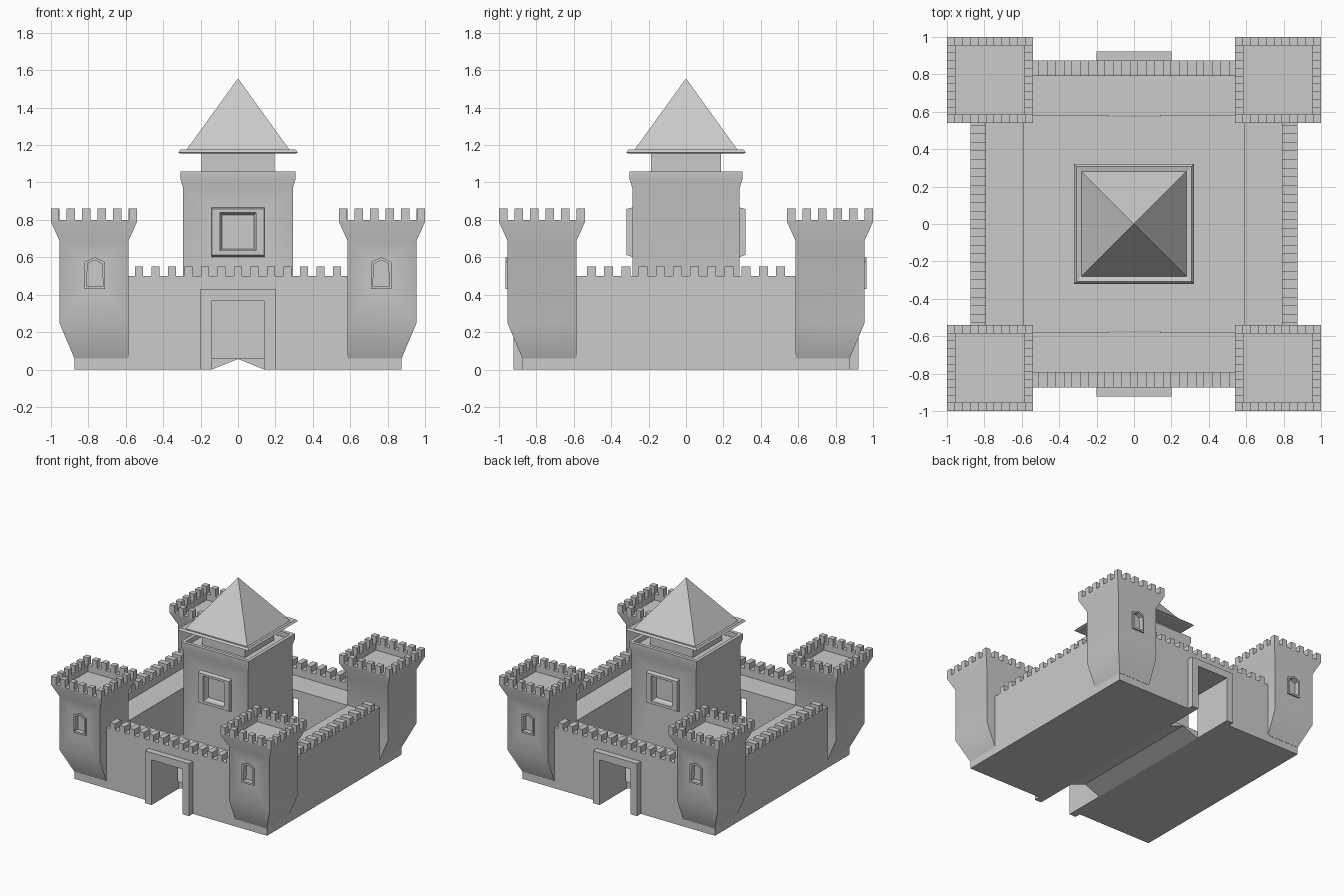
import bpy, bmesh
from math import radians

if "Cube" in bpy.data.objects:
    bpy.data.objects.remove(bpy.data.objects["Cube"])


def finish(name, bm):
    bmesh.ops.recalc_face_normals(bm, faces=bm.faces)
    me = bpy.data.meshes.new(name)
    bm.to_mesh(me)
    bm.free()
    ob = bpy.data.objects.new(name, me)
    bpy.context.collection.objects.link(ob)
    return ob


def loft(name, loops, closed=False):
    """Skin matching point loops; cap both ends, or join last to first."""
    bm = bmesh.new()
    rings = [[bm.verts.new(p) for p in loop] for loop in loops]
    pairs = list(zip(rings, rings[1:]))
    if closed:
        pairs.append((rings[-1], rings[0]))
    else:
        bm.faces.new(rings[0])
        bm.faces.new(rings[-1])
    for a, b in pairs:
        for i in range(len(a)):
            j = (i + 1) % len(a)
            bm.faces.new((a[i], a[j], b[j], b[i]))
    return finish(name, bm)


def rect(x0, x1, y0, y1, z):
    return [(x0, y0, z), (x1, y0, z), (x1, y1, z), (x0, y1, z)]


def square_stack(name, levels):
    return loft(name, [rect(-hx, hx, -hy, hy, z) for hx, hy, z in levels])


def boxes(name, items):
    bm = bmesh.new()
    for x0, x1, y0, y1, z0, z1 in items:
        r = bmesh.ops.create_cube(bm, size=1)
        for v in r['verts']:
            v.co = ((x0 + x1) / 2 + v.co.x * (x1 - x0),
                    (y0 + y1) / 2 + v.co.y * (y1 - y0),
                    (z0 + z1) / 2 + v.co.z * (z1 - z0))
    return finish(name, bm)


def outline(pts, y, cx=0):
    return [(cx + x, y, z) for x, z in pts]


def activate(ob):
    bpy.ops.object.select_all(action='DESELECT')
    ob.select_set(True)
    bpy.context.view_layer.objects.active = ob


def cut(ob, cutter):
    m = ob.modifiers.new("cut", 'BOOLEAN')
    m.operation = 'DIFFERENCE'
    m.solver = 'EXACT'
    m.object = cutter
    activate(ob)
    bpy.ops.object.modifier_apply(modifier=m.name)
    bpy.data.objects.remove(cutter)


def smooth(ob):
    activate(ob)
    bpy.ops.object.shade_smooth_by_angle(angle=radians(35))


# Curtain wall with parapet, wall walk and courtyard floor
wall = square_stack("curtain_wall", [
    (.875, .873, 0), (.875, .873, .50), (.79, .79, .50),
    (.79, .79, .44), (.59, .58, .44), (.59, .58, .06)])

# Shallow groove under the floor, then gate passages and gate frames
groove = [(-.14, -.0), (-.14, -.02), (.14, -.02), (.14, 0), (0, .056)]
cut(wall, loft("groove_cutter", [outline(groove, -1), outline(groove, 1)]))
arch = [(-.20, 0), (-.20, .43), (.20, .43), (.20, 0),
        (.14, 0), (.14, .37), (-.14, .37), (-.14, 0)]
for s, side in ((-1, "front"), (1, "back")):
    y0, y1 = sorted((s * .575, s * 1.1))
    cut(wall, boxes("gate_cutter", [(-.14, .14, y0, y1, -.1, .37)]))
    loft(side + "_gate_frame", [outline(arch, s * .87), outline(arch, s * .922)])

# Wall merlons
items = []
for s in (-1, 1):
    a, b = sorted((s * .79, s * .873))
    for i in range(13):
        c = -.53 + i * 1.06 / 12
        items.append((c - .022, c + .022, a, b, .49, .55))
    for i in range(12):
        c = -.505 + i * 1.01 / 11
        items.append((a, b, c - .024, c + .024, .49, .55))
boxes("wall_merlons", items)

# Corner towers
tower_levels = [(.585, .875, .06), (.585, .955, .25), (.585, .955, .69),
                (.54, 1.0, .79), (.54, 1.0, .80),
                (.585, .955, .80), (.585, .955, .75)]
win_out = [(-.055, .43), (.055, .43), (.055, .575), (0, .60), (-.055, .575)]
win_in = [(-.043, .445), (.043, .445), (.04, .565), (0, .585), (-.04, .565)]
for sx, xn in ((-1, "left"), (1, "right")):
    for sy, yn in ((-1, "front"), (1, "back")):
        name = yn + "_" + xn
        tower = loft(name + "_tower", [
            rect(sx * i, sx * o, sy * i, sy * o, z) for i, o, z in tower_levels])
        # Pointed window with raised frame
        cx = sx * .765
        cut(tower, loft("window_cutter", [outline(win_in, sy * 1.05, cx),
                                          outline(win_in, sy * .925, cx)]))
        smooth(tower)
        loft(name + "_window_frame", [
            outline(win_out, sy * .95, cx), outline(win_out, sy * .966, cx),
            outline(win_in, sy * .966, cx), outline(win_in, sy * .95, cx)], True)
        # Battlements around the tower rim
        items, w, t = [], .044, .045
        x0, y0 = sx * .77 - .23, sy * .77 - .23
        for i in range(6):
            d = i * (.46 - w) / 5
            for e in (0, .46 - t):
                items.append((x0 + d, x0 + d + w, y0 + e, y0 + e + t, .795, .86))
                if 0 < i < 5:
                    items.append((x0 + e, x0 + e + t, y0 + d, y0 + d + w, .795, .86))
        boxes(name + "_tower_merlons", items)

# Keep with flared rim
keep = square_stack("keep", [
    (.293, .287, .06), (.293, .287, .97), (.308, .303, 1.02), (.308, .303, 1.06),
    (.28, .275, 1.06), (.28, .275, 1.02)])


def box_outline(hx, z0, z1):
    return [(-hx, z0), (hx, z0), (hx, z1), (-hx, z1)]


# Keep windows, front and back
outer, face = box_outline(.142, .60, .867), box_outline(.14, .613, .858)
inner, deep = box_outline(.096, .635, .84), box_outline(.085, .645, .825)
for s, side in ((-1, "front"), (1, "back")):
    cut(keep, loft("window_cutter", [outline(inner, s * .4), outline(inner, s * .287),
                                     outline(deep, s * .26)]))
    loft(side + "_keep_window_frame", [
        outline(outer, s * .283), outline(face, s * .318),
        outline(inner, s * .318), outline(inner, s * .283)], True)
smooth(keep)

# Upper turret and pointed roof
square_stack("keep_turret", [(.195, .187, 1.01), (.195, .187, 1.165)])
square_stack("keep_roof", [(.31, .31, 1.155), (.32, .32, 1.16), (.308, .308, 1.175),
                           (.28, .28, 1.168), (.001, .001, 1.555)])
